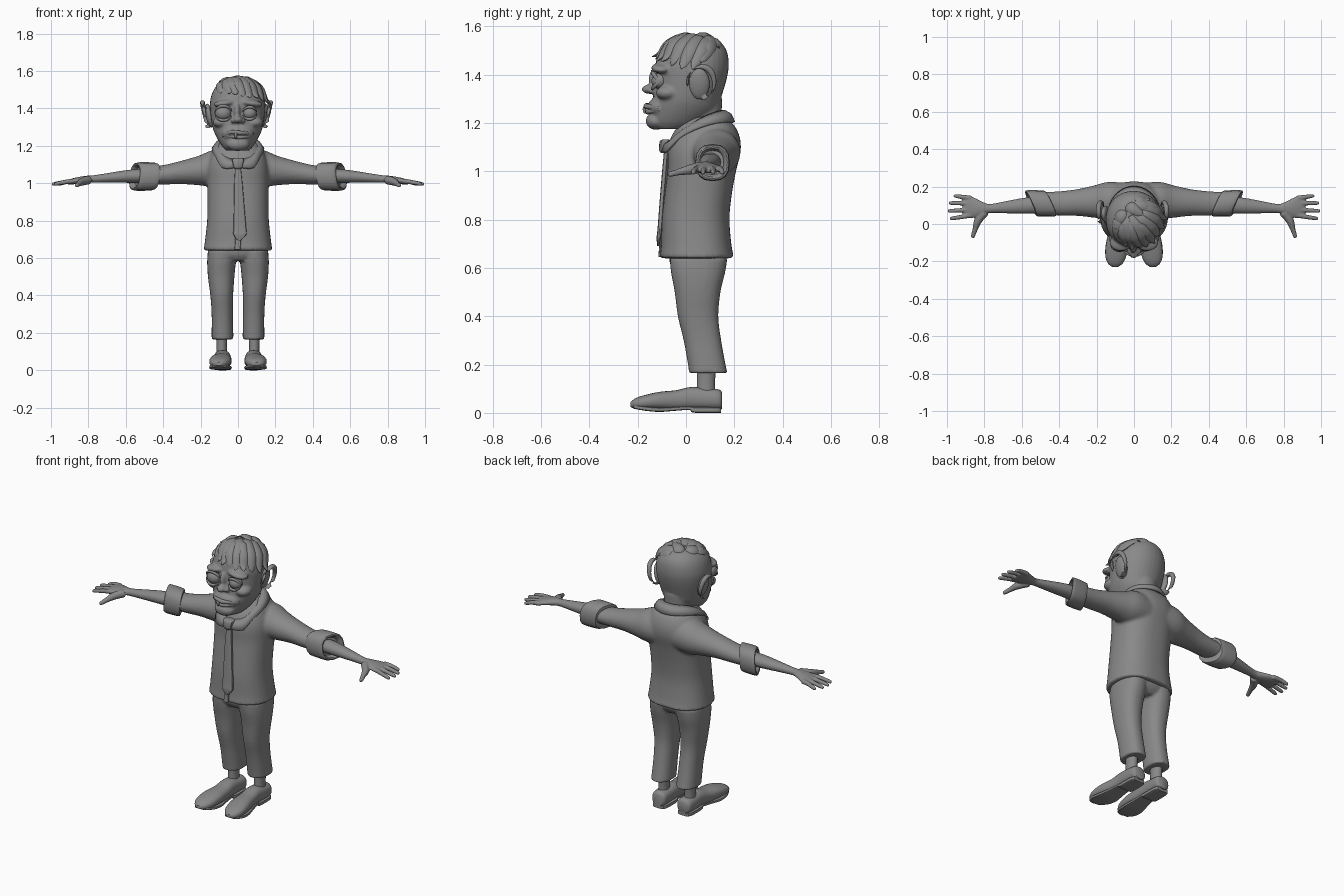
import bpy, bmesh, math
from mathutils import Vector, Matrix

grey = bpy.data.materials.new("plain grey")
grey.diffuse_color = (0.25, 0.25, 0.25, 1)
X, Y, Z = Vector((1, 0, 0)), Vector((0, 1, 0)), Vector((0, 0, 1))


def cubic(p, q, r, s, t):
    return 0.5 * (2 * q + (r - p) * t + (2 * p - 5 * q + 4 * r - s) * t * t
                  + (3 * q - p - 3 * r + s) * t ** 3)


def loft(bm, rings, u, v, n=24, power=2.0, steps=4):
    """Smoothly interpolated skin through rings (x, y, z, half u, half v)."""
    fine, last = [], len(rings) - 1
    for i in range(last):
        k = [rings[max(0, min(last, i + d))] for d in (-1, 0, 1, 2)]
        for j in range(steps):
            fine.append([cubic(*c, j / steps) for c in zip(*k)])
    fine.append(rings[-1])
    loops = []
    for x, y, z, a, b in fine:
        loop = []
        for j in range(n):
            c, s = math.cos(math.tau * j / n), math.sin(math.tau * j / n)
            c = math.copysign(abs(c) ** (2 / power), c) * max(a, 0.001)
            s = math.copysign(abs(s) ** (2 / power), s) * max(b, 0.001)
            loop.append(bm.verts.new(Vector((x, y, z)) + u * c + v * s))
        loops.append(loop)
    for p, q in zip(loops, loops[1:]):
        for j in range(n):
            bm.faces.new((p[j], p[(j + 1) % n], q[(j + 1) % n], q[j]))
    bm.faces.new(loops[0][::-1])
    bm.faces.new(loops[-1])


def tube(bm, points, radii, flat=1.0, up=Z, n=10):
    """Round or flattened strand through the points."""
    d = (Vector(points[-1]) - Vector(points[0])).normalized()
    u = d.cross(up).normalized()
    loft(bm, [(*p, r, r * flat) for p, r in zip(points, radii)], u, u.cross(d), n)


def ball(bm, c, r, turn=0.0, seg=24):
    m = Matrix.Translation(c) @ Matrix.Rotation(turn, 4, 'Y') @ Matrix.Diagonal((*r, 1))
    bmesh.ops.create_uvsphere(bm, u_segments=seg, v_segments=seg // 2, radius=1, matrix=m)


def finish(bm, name, mirror=False, voxel=0, relax=0, angle=40):
    bmesh.ops.recalc_face_normals(bm, faces=bm.faces)
    me = bpy.data.meshes.new(name)
    bm.to_mesh(me)
    bm.free()
    me.materials.append(grey)
    ob = bpy.data.objects.new(name, me)
    bpy.context.collection.objects.link(ob)
    bpy.ops.object.select_all(action='DESELECT')
    ob.select_set(True)
    bpy.context.view_layer.objects.active = ob
    bpy.ops.object.shade_smooth_by_angle(angle=math.radians(angle))
    if mirror:
        m = ob.modifiers.new("mirror", 'MIRROR')
        m.use_mirror_merge = False
    if voxel:
        m = ob.modifiers.new("fuse", 'REMESH')
        m.mode, m.voxel_size, m.use_smooth_shade = 'VOXEL', voxel, True
    if relax:
        m = ob.modifiers.new("relax", 'SMOOTH')
        m.factor, m.iterations = 0.5, relax
    return ob


# Shirt: body and sleeves fused together
bm = bmesh.new()
body = [(.64, .045, .184, .155), (.69, .043, .177, .146), (.8, .04, .165, .14),
        (.9, .05, .163, .139), (1.0, .065, .165, .142), (1.08, .075, .165, .151),
        (1.14, .08, .15, .143), (1.19, .085, .127, .115), (1.225, .085, .09, .075)]
loft(bm, [(0, y, z, a, b) for z, y, a, b in body], X, Y, 40, 2.4)
for s in (-1, 1):
    loft(bm, [(s * x, y, z, a, b) for x, y, z, a, b in (
        (.04, .12, 1.08, .1, .1), (.14, .125, 1.078, .1, .097), (.21, .12, 1.068, .087, .079),
        (.3, .115, 1.058, .072, .063), (.4, .11, 1.045, .065, .052),
        (.5, .11, 1.04, .06, .046))], Y, Z, 28)
finish(bm, "shirt", voxel=.009, relax=4)

# Rolled cuffs, slanted outward at the back
bm = bmesh.new()
loft(bm, [(x, .11, 1.036, a, a * 1.08) for x, a in (
    (.445, .05), (.447, .066), (.47, .07), (.53, .071), (.55, .067), (.55, .055), (.53, .046))],
    Vector((.45, 1, 0)), Vector((-.12, 0, 1)), 16, 2.5, 2)
finish(bm, "rolled_cuff", mirror=True, angle=30)

# Bare forearms and hands
bm = bmesh.new()
loft(bm, [(.46, .105, 1.04, .046, .04), (.58, .098, 1.037, .043, .035),
          (.68, .09, 1.03, .033, .027), (.77, .083, 1.023, .024, .02),
          (.81, .083, 1.02, .036, .02), (.86, .088, 1.014, .056, .018),
          (.9, .092, 1.007, .06, .014), (.915, .094, 1.004, .05, .008)], Y, Z, 24)
for y0, y1, tip in ((.138, .15, .965), (.11, .112, .99), (.078, .07, .995), (.048, .03, .985)):
    tube(bm, [(.87, y0, 1.012), (.915, (y0 + y1) / 2, 1.008), (tip - .01, y1, .996), (tip, y1, .993)],
         [.014, .0125, .01, .004])
tube(bm, [(.8, .06, 1.017), (.835, .015, 1.007), (.85, -.03, .997), (.862, -.066, .988), (.864, -.074, .986)],
     [.024, .021, .014, .011, .005])
finish(bm, "forearm_and_hand", mirror=True, voxel=.0045, relax=3)

# Collar: two folded wings meeting at the front
bm = bmesh.new()
rows = []
for i in range(41):
    p = math.radians(-172 + 344 * i / 40)
    s, c = math.sin(p), math.cos(p)
    tip = .022 * max(0, 1 - abs(abs(math.degrees(p)) - 148) / 25)
    top = (.09 * s, .045 + .112 * c, 1.207 + .065 * c - .022 * c * c)
    low = ((.136 + tip) * s, .05 + .148 * c - tip * .3, 1.178 + .06 * c - .035 * c * c - tip)
    mid = [(a + b) / 2 + d for a, b, d in zip(top, low, (.006 * s, .006 * c, .008))]
    rows.append([bm.verts.new(q) for q in (top, mid, low)])
for a, b in zip(rows, rows[1:]):
    for k in (0, 1):
        bm.faces.new((a[k], b[k], b[k + 1], a[k + 1]))
ob = finish(bm, "collar")
m = ob.modifiers.new("thickness", 'SOLIDIFY')
m.thickness, m.offset = .012, 0

# Tie: knot and blade
bm = bmesh.new()
loft(bm, [(0, -.088, 1.075, .018, .015), (0, -.092, 1.09, .025, .02), (0, -.088, 1.125, .032, .02),
          (0, -.08, 1.132, .026, .012)], X, Y, 12, 3)
loft(bm, [(0, -.083, 1.085, .015, .008), (.002, -.09, 1.0, .022, .009), (.006, -.1, .88, .028, .009),
          (.01, -.109, .76, .034, .009), (.01, -.113, .725, .034, .009),
          (.006, -.114, .69, .004, .005)], X, Y, 12, 4)
finish(bm, "necktie")

# Button placket edge
bm = bmesh.new()
loft(bm, [(-.002, -.109, .645, .016, .006), (0, -.103, .72, .016, .006), (0, -.1, .8, .016, .006),
          (0, -.089, .9, .016, .006), (0, -.078, 1.0, .016, .006), (0, -.077, 1.08, .016, .006)], X, Y, 8, 4)
finish(bm, "shirt_placket")

# Trousers: hips and legs fused together
bm = bmesh.new()
loft(bm, [(0, .045, .585, .1, .09), (0, .048, .62, .15, .115), (0, .05, .67, .16, .12)], X, Y, 32, 2.3)
for s in (-1, 1):
    loft(bm, [(s * x, y, z, a, b) for x, y, z, a, b in (
        (.083, .092, .165, .058, .08), (.083, .086, .2, .058, .078), (.084, .068, .3, .057, .078),
        (.087, .05, .4, .061, .084), (.09, .048, .5, .071, .095), (.088, .05, .58, .077, .112),
        (.083, .052, .64, .078, .12))], X, Y, 24, 2.3)
finish(bm, "trousers", voxel=.008, relax=3)

# Ankles
bm = bmesh.new()
loft(bm, [(.087, .083, .07, .03, .04), (.087, .083, .12, .028, .037), (.087, .085, .2, .031, .04)], X, Y, 16)
finish(bm, "ankle", mirror=True)

# Shoes: upper, sole and heel block
bm = bmesh.new()
loft(bm, [(.083, .15, .05, .03, .034), (.083, .135, .055, .044, .042), (.084, .08, .058, .046, .045),
          (.084, .02, .06, .046, .047), (.086, -.04, .052, .05, .042), (.092, -.11, .05, .058, .037),
          (.097, -.17, .044, .056, .03), (.1, -.21, .038, .04, .022), (.101, -.23, .034, .015, .009)],
     X, Z, 24, 2.4)
finish(bm, "shoe_upper", mirror=True)
bm = bmesh.new()
loft(bm, [(.083, .145, .012, .034, .012), (.083, .12, .012, .045, .012), (.083, .03, .013, .046, .012),
          (.084, .015, .02, .042, .008), (.087, -.04, .017, .048, .008), (.092, -.11, .013, .059, .009),
          (.097, -.17, .018, .056, .009), (.1, -.215, .025, .036, .008)], X, Z, 16, 5)
finish(bm, "shoe_sole", mirror=True)

# Head: skull, jaw, muzzle, brow, nose and neck fused
bm = bmesh.new()
skull = [(1.175, -.055, .06, .07), (1.2, -.035, .085, .11), (1.25, -.008, .115, .137),
         (1.3, .004, .134, .14), (1.38, .02, .146, .148), (1.44, .025, .147, .152),
         (1.5, .03, .128, .138), (1.54, .04, .088, .095), (1.557, .045, .03, .03)]
loft(bm, [(-.002, y, z, a, b) for z, y, a, b in skull], X, Y, 32, 2.1)
loft(bm, [(0, .08, 1.12, .078, .07), (0, .075, 1.2, .075, .072), (0, .075, 1.3, .08, .075)], X, Y, 24)
ball(bm, (0, -.105, 1.265), (.085, .055, .045))
ball(bm, (0, -.125, 1.208), (.062, .042, .036))
ball(bm, (0, -.15, 1.34), (.024, .034, .02))
ball(bm, (-.005, -.125, 1.38), (.018, .03, .05))
for s in (-1, 1):
    ball(bm, (s * .023, -.142, 1.335), (.016, .02, .014))
    ball(bm, (s * .07, -.1, 1.428), (.062, .045, .02), s * .15)
    ball(bm, (s * .09, -.075, 1.325), (.045, .05, .03))
finish(bm, "head", voxel=.007, relax=3)

# Bulging eyes of unequal size, with lids
for side, x, r in (("left", -.078, .044), ("right", .062, .037)):
    bm = bmesh.new()
    ball(bm, (x, -.108, 1.374), (r, r * .95, r * .9))
    finish(bm, side + "_eye")
    bm = bmesh.new()
    for up, k in ((1, .9), (-1, .85)):
        tube(bm, [(x + r * 1.08 * math.cos(t), -.112 - .026 * math.sin(t), 1.374 + up * r * k * math.sin(t))
                  for t in (0, .5, 1.1, 1.57, 2.04, 2.64, math.pi)], [.004, .007, .008, .008, .008, .007, .004])
    finish(bm, side + "_eyelids")

# Lips and a crooked tooth
bm = bmesh.new()
tube(bm, [(-.085, -.108, 1.25), (-.045, -.15, 1.272), (0, -.164, 1.27), (.04, -.154, 1.268), (.085, -.11, 1.262)],
     [.006, .01, .012, .01, .005])
tube(bm, [(-.075, -.113, 1.242), (-.04, -.145, 1.25), (0, -.158, 1.246), (.04, -.148, 1.248), (.08, -.112, 1.254)],
     [.005, .009, .011, .009, .004])
finish(bm, "lips")
bm = bmesh.new()
tube(bm, [(-.012, -.165, 1.272), (-.012, -.172, 1.258), (-.012, -.17, 1.24)], [.008, .008, .005], up=Y)
finish(bm, "tooth")

# Ears: cupped rim around a flat bowl
for side, s, x in (("left", -1, .165), ("right", 1, .148)):
    bm = bmesh.new()
    ball(bm, (s * (x - .012), .055, 1.362), (.02, .044, .066), s * .2)
    rim = [(s * (x + .012 + .014 * math.sin(t)), .062 - .056 * math.cos(t), 1.366 + .068 * math.sin(t))
           for t in (-.2, .3, .8, 1.4, 2.0, 2.6, 3.3, 4.0, 4.6)]
    tube(bm, rim, [.006, .011, .013, .014, .014, .014, .013, .014, .012], up=X)
    finish(bm, side + "_ear", voxel=.005, relax=3)

# Hair: tapering locks swept over the skull from crown to fringe and right side
core, size = Vector((0, .03, 1.405)), Vector((.15, .155, .153))
locks = [(-.5, .1, -.62, -.75, .5), (-.4, 0, -.3, -1, .5), (-.3, .1, -.05, -1, .42),
         (-.2, 0, .2, -1, .38), (-.1, .1, .42, -.9, .3), (0, 0, .65, -.75, .28),
         (0, .15, .85, -.55, .2), (.1, .25, 1, -.3, .12), (.15, .4, 1, -.02, .1),
         (.1, .5, 1, .2, .3), (-.1, .5, .75, .3, .65), (-.35, .3, -.55, -.3, .75),
         (-.3, .5, .3, .1, .95), (0, .55, .5, .6, .65)]
bm = bmesh.new()
for k, (x0, y0, x1, y1, z1) in enumerate(locks):
    a, b = Vector((x0, y0, .9)), Vector((x1, y1, z1))
    pts = []
    for t, lift in ((0, 1.0), (.25, 1.045), (.55, 1.06), (.85, 1.06), (1, 1.09 + .05 * (k % 3))):
        d = a.lerp(b, t).normalized() * lift
        pts.append(core + Vector((d.x * size.x, d.y * size.y, d.z * size.z)))
    out = (pts[2] - core).normalized()
    tube(bm, pts, [.014, .03, .03, .019, .002], .5, out, 8)
finish(bm, "hair_locks")
